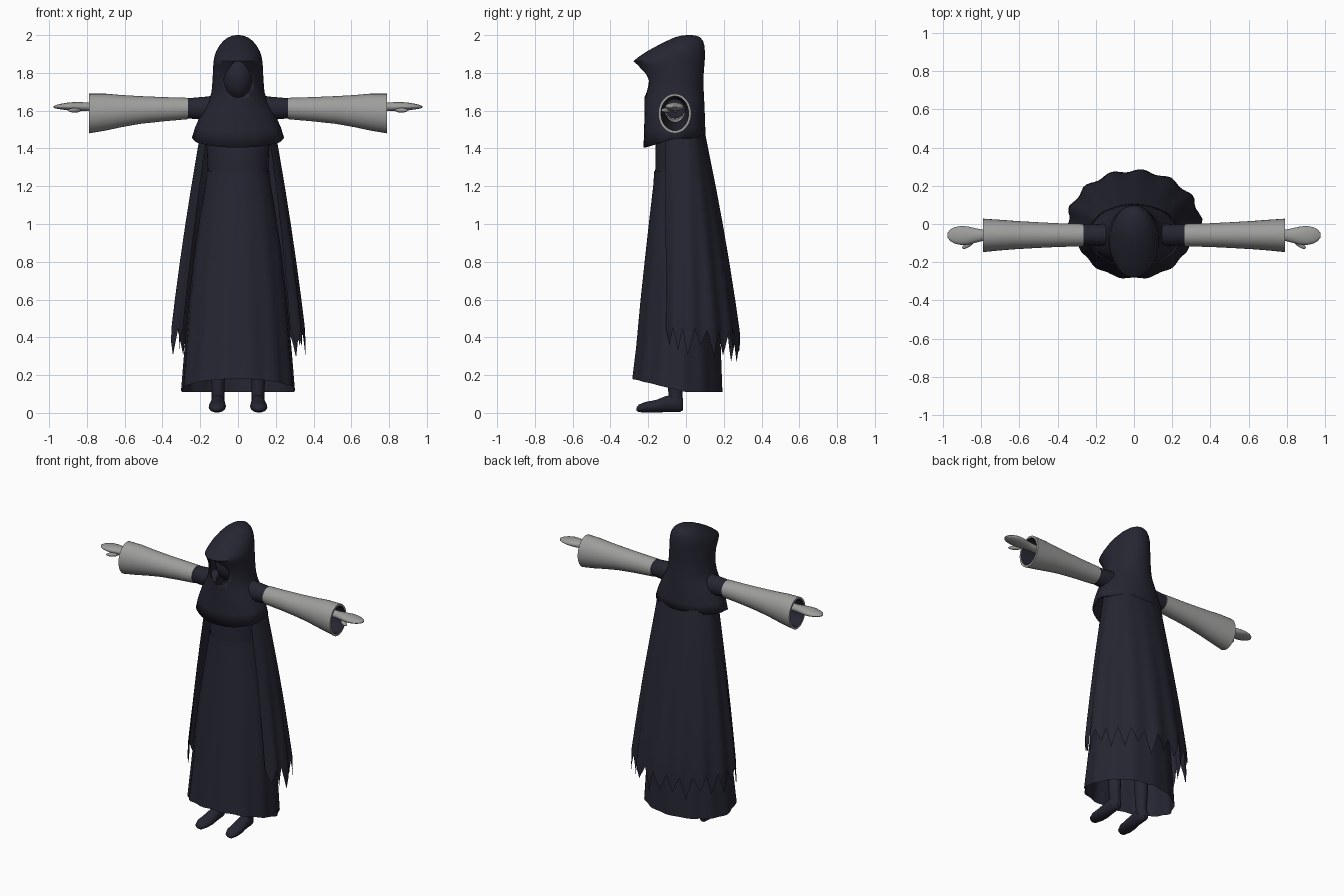
import bpy, bmesh, math
from mathutils import Vector

if "Cube" in bpy.data.objects:
    bpy.data.objects.remove(bpy.data.objects["Cube"])


def material(name, col):
    m = bpy.data.materials.new(name)
    m.diffuse_color = (*col, 1)
    m.use_nodes = True
    m.node_tree.nodes["Principled BSDF"].inputs["Base Color"].default_value = m.diffuse_color
    return m


DARK = material("dark navy cloth", (0.019, 0.019, 0.032))
GREY = material("pale grey", (0.34, 0.34, 0.335))


def finish(name, bm, mats, angle=50):
    bmesh.ops.recalc_face_normals(bm, faces=bm.faces)
    me = bpy.data.meshes.new(name)
    bm.to_mesh(me)
    bm.free()
    for m in mats:
        me.materials.append(m)
    me.shade_smooth()
    me.set_sharp_from_angle(angle=math.radians(angle))
    ob = bpy.data.objects.new(name, me)
    bpy.context.collection.objects.link(ob)
    return ob


def loft(name, axis, rows, mats, seg=32, caps=(False, False), warp=None,
         inner_from=None, mirror=False):
    """Skin ellipses along an axis; row = (position, a_min, a_max, b_min, b_max)."""
    bm = bmesh.new()
    rings = []
    for i, (p, a0, a1, b0, b1) in enumerate(rows):
        ring = []
        for k in range(seg):
            t = 2 * math.pi * k / seg
            a = (a0 + a1) / 2 + (a1 - a0) / 2 * math.cos(t)
            b = (b0 + b1) / 2 + (b1 - b0) / 2 * math.sin(t)
            co = Vector({"x": (p, a, b), "y": (a, p, b), "z": (a, b, p)}[axis])
            ring.append(bm.verts.new(warp(co, t, i) if warp else co))
        rings.append(ring)
    for i in range(len(rings) - 1):
        for k in range(seg):
            n = (k + 1) % seg
            f = bm.faces.new((rings[i][k], rings[i][n], rings[i + 1][n], rings[i + 1][k]))
            if inner_from is not None and i >= inner_from:
                f.material_index = 1
    if caps[0]:
        bm.faces.new(rings[0])
    if caps[1]:
        bm.faces.new(rings[-1])
    ob = finish(name, bm, mats)
    if mirror:
        ob.modifiers.new("mirror", "MIRROR").use_clip = False
    return ob


def ellipsoid(name, loc, rad, mat, turn=0):
    bm = bmesh.new()
    bmesh.ops.create_uvsphere(bm, u_segments=24, v_segments=16, radius=1)
    for v in bm.verts:
        v.co = Vector((v.co.x * rad[0], v.co.y * rad[1], v.co.z * rad[2]))
        x, y = v.co.x, v.co.y
        v.co.x = x * math.cos(turn) - y * math.sin(turn) + loc[0]
        v.co.y = x * math.sin(turn) + y * math.cos(turn) + loc[1]
        v.co.z += loc[2]
    return finish(name, bm, [mat])


# Robe skirt: gentle folds growing downward, hem raised at the front
def robe_folds(co, t, i):
    grow = max(0, 1.28 - co.z) / 1.17
    s = 1 + 0.018 * grow * math.sin(13 * t)
    if i == 0:
        co.z += 0.07 * max(0, -co.y / 0.285)
    return Vector((co.x * s, co.y * s, co.z))


loft("robe", "z", [
    (0.11, -.298, .298, -.285, .19), (0.35, -.28, .28, -.265, .182),
    (0.6, -.258, .258, -.242, .17), (0.85, -.23, .23, -.215, .15),
    (1.05, -.20, .20, -.192, .13), (1.2, -.175, .175, -.174, .11),
    (1.28, -.165, .165, -.168, .10)], [DARK], 78, warp=robe_folds)
loft("bodice", "z", [
    (1.27, -.16, .16, -.163, .095), (1.36, -.163, .163, -.162, .09),
    (1.45, -.17, .17, -.16, .09), (1.6, -.13, .13, -.13, .06)],
    [DARK], 40, caps=(False, True))


# Cape: open sheet round the back with a ragged zigzag hem
def cape():
    bm = bmesh.new()
    tips, per = 17, 4
    cols = tips * per
    heights = [1.52, 1.4, 1.2, 1.0, 0.8, 0.6, 0.46, None]
    grid = []
    for z in heights:
        row = []
        for c in range(cols + 1):
            u = 2 * c / cols - 1
            t = u * math.radians(125)
            back = max(0, math.cos(t))
            h = z
            if z is None:
                saw = 1 - abs(2 * ((c / per) % 1) - 1)
                h = 0.45 - 0.03 * back - saw * (0.12 + 0.035 * math.sin(c // per * 2.3))
            d = 1.46 - max(h, 0.42)
            w = 0.203 + 0.177 * d - 0.035 * d * d
            b = 0.105 + 0.21 * d - 0.04 * d * d
            s = 1 + 0.028 * d * math.sin(u * 30)
            y = math.cos(t) * (b if math.cos(t) > 0 else 0.19)
            row.append(bm.verts.new((w * s * math.sin(t), y * s, h)))
        grid.append(row)
    for r0, r1 in zip(grid, grid[1:]):
        for c in range(cols):
            bm.faces.new((r0[c], r0[c + 1], r1[c + 1], r1[c]))
    return finish("cape", bm, [DARK])


cape()


# Hood and shoulder capelet in one shell, hem dipping at the front
def hood_hem(co, t, i):
    if i < 2:
        f = max(0, -math.sin(t))
        co.z -= (0.05 if i == 0 else 0.02) * f
        s = 1 + 0.015 * math.sin(9 * t)
        co.x *= s
    return co


hood = loft("hood", "z", [
    (1.455, -.243, .243, -.225, .105), (1.51, -.226, .226, -.222, .102),
    (1.57, -.202, .202, -.22, .10), (1.62, -.175, .175, -.22, .098),
    (1.66, -.152, .152, -.22, .096), (1.70, -.14, .14, -.22, .094),
    (1.76, -.135, .135, -.222, .092), (1.80, -.133, .133, -.235, .094),
    (1.84, -.131, .131, -.262, .097), (1.863, -.129, .129, -.278, .099),
    (1.885, -.125, .125, -.25, .10), (1.915, -.115, .115, -.205, .10),
    (1.945, -.098, .098, -.15, .097), (1.97, -.077, .077, -.10, .09),
    (1.988, -.053, .053, -.06, .075), (1.997, -.027, .027, -.025, .055),
    (2.0, -.008, .008, 0.005, .03)], [DARK], 56, caps=(False, True), warp=hood_hem)
shell = hood.modifiers.new("thickness", "SOLIDIFY")
shell.thickness, shell.offset = 0.01, -1


# Teardrop cutter for the face opening
def teardrop(co, t, i):
    co.x *= 1 - 0.3 * max(0, math.sin(t))
    return co


cutter = loft("face_opening_cutter", "y", [
    (-.45, -.074, .074, 1.67, 1.862), (-.14, -.074, .074, 1.67, 1.862)],
    [DARK], 32, caps=(True, True), warp=teardrop)
cutter.hide_render = True
cutter.hide_viewport = True
cut = hood.modifiers.new("face opening", "BOOLEAN")
cut.operation, cut.object, cut.solver = "DIFFERENCE", cutter, "EXACT"

ellipsoid("head", (0, -.08, 1.78), (.085, .105, .125), DARK)

# Arms: dark upper sleeve, flared grey sleeve with dark lining, hand and thumb
loft("upper_arm", "x", [
    (.08, -.125, .005, 1.53, 1.69), (.16, -.115, .0, 1.55, 1.675),
    (.275, -.112, -.004, 1.56, 1.665)], [DARK], 24, caps=(True, True), mirror=True)
loft("sleeve", "x", [
    (.265, -.117, .001, 1.555, 1.668), (.40, -.12, .004, 1.543, 1.672),
    (.52, -.126, .01, 1.53, 1.677), (.62, -.132, .016, 1.512, 1.683),
    (.70, -.138, .022, 1.495, 1.69), (.79, -.147, .028, 1.48, 1.69),
    (.79, -.133, .014, 1.494, 1.677), (.70, -.122, .006, 1.512, 1.675),
    (.55, -.11, -.006, 1.54, 1.66)], [GREY, DARK], 32, caps=(True, False),
    inner_from=6, mirror=True)
loft("hand", "x", [
    (.56, -.085, -.03, 1.59, 1.645), (.79, -.088, -.03, 1.598, 1.643),
    (.83, -.098, -.022, 1.597, 1.645), (.87, -.108, -.013, 1.598, 1.645),
    (.905, -.11, -.01, 1.602, 1.642), (.94, -.102, -.017, 1.607, 1.636),
    (.963, -.088, -.03, 1.611, 1.63), (.976, -.07, -.048, 1.616, 1.624)],
    [GREY], 20, caps=(True, True), mirror=True)
thumb = ellipsoid("thumb", (.865, -.105, 1.602), (.04, .014, .012), GREY, -0.6)
thumb.modifiers.new("mirror", "MIRROR")

# Legs and shoes
loft("leg", "z", [
    (.05, .072, .14, -.085, -.018), (.12, .072, .14, -.095, -.02),
    (.30, .065, .15, -.11, -.01), (.60, .05, .16, -.12, .0)],
    [DARK], 20, caps=(True, True), mirror=True)
loft("shoe", "y", [
    (-.262, .105, .122, .012, .028), (-.25, .083, .143, .004, .044),
    (-.215, .068, .155, .002, .058), (-.16, .064, .154, .002, .068),
    (-.11, .068, .146, .004, .088), (-.06, .072, .142, .006, .10),
    (-.03, .076, .138, .006, .095), (-.015, .09, .125, .015, .075)],
    [DARK], 20, caps=(True, True), mirror=True)
